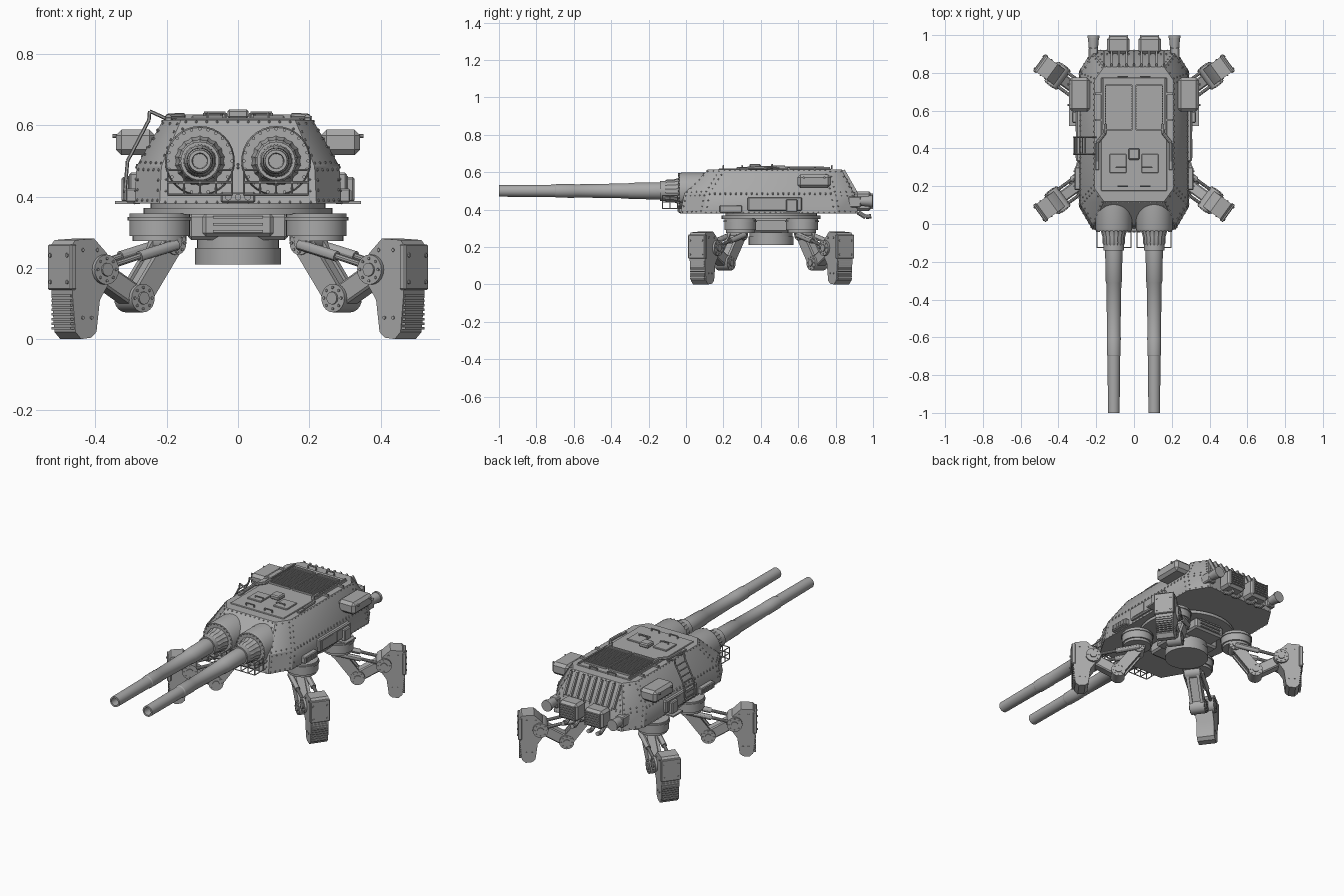
import bpy, bmesh, math
from mathutils import Matrix, Vector

if "Cube" in bpy.data.objects:
    bpy.data.objects.remove(bpy.data.objects["Cube"])

grey = bpy.data.materials.new("armour_grey")
grey.diffuse_color = (0.4, 0.4, 0.4, 1)
grey.use_nodes = True
grey.node_tree.nodes["Principled BSDF"].inputs["Base Color"].default_value = grey.diffuse_color
I = Matrix.Identity(4)


def finish(name, bm):
    bmesh.ops.recalc_face_normals(bm, faces=bm.faces[:])
    me = bpy.data.meshes.new(name)
    bm.to_mesh(me)
    bm.free()
    me.materials.append(grey)
    ob = bpy.data.objects.new(name, me)
    bpy.context.collection.objects.link(ob)
    return ob


def box(bm, c, s, bev=0.0, M=I):
    v = bmesh.ops.create_cube(bm, size=1, matrix=M @ Matrix.Translation(c) @ Matrix.Diagonal((*s, 1)))["verts"]
    if bev:
        bmesh.ops.bevel(bm, geom=list({e for w in v for e in w.link_edges}), offset=bev, segments=1, affect='EDGES')


def along(p0, p1):
    p0, p1 = Vector(p0), Vector(p1)
    d = p1 - p0
    return Matrix.Translation((p0 + p1) / 2) @ d.to_track_quat('Z', 'Y').to_matrix().to_4x4(), d.length


def cyl(bm, p0, p1, r0, r1=None, seg=8, M=I):
    A, n = along(p0, p1)
    bmesh.ops.create_cone(bm, cap_ends=True, segments=seg, radius1=r0, radius2=r0 if r1 is None else r1,
                          depth=n, matrix=M @ A)


def beam(bm, p0, p1, w, d, M=I, bev=0):
    A, n = along(p0, p1)
    box(bm, (0, 0, 0), (w, d, n), bev, M @ A)


def tube(bm, pts, r, seg=6):
    for a, b in zip(pts, pts[1:]):
        cyl(bm, a, b, r, seg=seg)


def loft(bm, rings):
    vs = [[bm.verts.new(p) for p in r] for r in rings]
    n = len(vs[0])
    for a, b in zip(vs, vs[1:]):
        for i in range(n):
            bm.faces.new((a[i], a[(i + 1) % n], b[(i + 1) % n], b[i]))
    bm.faces.new(vs[0])
    bm.faces.new(vs[-1])


def lathe(bm, prof, x, z, seg=32, folds=0):
    loft(bm, [[(x + r * (1 + folds * (k % 2)) * math.cos(2 * math.pi * k / seg), y,
                z + r * (1 + folds * (k % 2)) * math.sin(2 * math.pi * k / seg)) for k in range(seg)]
              for y, r in prof])


def prism(bm, pts, w, M):
    loft(bm, [[M @ Vector((r, s * w / 2, z)) for r, z in pts] for s in (-1, 1)])


# armoured hull: stacked eight-sided rings
def ring(z, w, yf, yb, cx, cf, cb):
    return [Vector(p) for p in ((-w + cx, yf, z), (w - cx, yf, z), (w, yf + cf, z), (w, yb - cb, z),
                                (w - cx, yb, z), (-w + cx, yb, z), (-w, yb - cb, z), (-w, yf + cf, z))]


rings = [ring(0.38, 0.29, -0.03, 0.92, 0.07, 0.12, 0.11), ring(0.485, 0.285, -0.01, 0.9, 0.07, 0.12, 0.11),
         ring(0.615, 0.21, 0.12, 0.83, 0.05, 0.07, 0.07)]
bm = bmesh.new()
loft(bm, rings)
finish("hull", bm)

# rivets follow the border of each hull plate
bm = bmesh.new()
for lo, hi in zip(rings, rings[1:]):
    for i in range(8):
        j = (i + 1) % 8
        q = [lo[i], lo[j], hi[j], hi[i]]
        mid = sum(q, Vector()) / 4
        q = [p + (mid - p).normalized() * 0.016 for p in q]
        for a, b in zip(q, q[1:] + q[:1]):
            n = max(1, int((b - a).length / 0.028))
            for k in range(n):
                bmesh.ops.create_uvsphere(bm, u_segments=6, v_segments=4, radius=0.0042,
                                          matrix=Matrix.Translation(a.lerp(b, k / n)))
finish("hull_rivets", bm)

# roof: plate, engine grilles, hatches, strips and handles
bm = bmesh.new()
box(bm, (0, 0.475, 0.616), (0.35, 0.6, 0.008), 0.003)
for s in (-1, 1):
    beam(bm, (s * 0.165, 0.5, 0.622), (s * 0.165, 0.77, 0.622), 0.008, 0.014)
    tube(bm, [(s * 0.155, 0.53, 0.626), (s * 0.155, 0.48, 0.626), (s * 0.195, 0.43, 0.624), (s * 0.195, 0.33, 0.622)], 0.009, 8)
    box(bm, (s * 0.195, 0.31, 0.617), (0.02, 0.05, 0.014), 0.003)
    for y in (0.55, 0.69):
        box(bm, (s * 0.19, y, 0.618), (0.035, 0.012, 0.016))
finish("roof_plate", bm)
bm = bmesh.new()
for s in (-1, 1):
    x = s * 0.08
    for y in (0.5, 0.735):
        box(bm, (x, y, 0.624), (0.14, 0.008, 0.012))
    for dx in (-0.07, 0.07):
        box(bm, (x + dx, 0.617, 0.624), (0.006, 0.24, 0.012))
    for k in range(17):
        box(bm, (x, 0.512 + k * 0.0132, 0.622), (0.134, 0.005, 0.008), 0, I)
finish("engine_grilles", bm)
bm = bmesh.new()
box(bm, (0, 0.37, 0.632), (0.06, 0.06, 0.026), 0.006)
for s in (-1, 1):
    box(bm, (s * 0.085, 0.32, 0.622), (0.09, 0.1, 0.01), 0.003)
    for x, y in ((0.06, 0.2), (0.07, 0.3), (0.06, 0.78)):
        tube(bm, [(s * x - 0.025, y, 0.618), (s * x - 0.025, y, 0.635), (s * x + 0.025, y, 0.635), (s * x + 0.025, y, 0.618)], 0.004)
finish("roof_hatches", bm)

# guns: barrel, collar, folded boot, mount and under-barrel basket
for s, side in ((-1, "left"), (1, "right")):
    x = s * 0.107
    bm = bmesh.new()
    lathe(bm, [(-0.92, 0.004), (-0.92, 0.02), (-1, 0.022), (-1, 0.031), (-0.7, 0.033), (-0.695, 0.036), (-0.6, 0.037),
               (-0.595, 0.035), (-0.31, 0.04), (-0.305, 0.043), (-0.14, 0.046), (-0.14, 0.054), (-0.1, 0.054),
               (-0.1, 0.048), (-0.06, 0.048)], x, 0.5)
    finish(side + "_barrel", bm)
    bm = bmesh.new()
    lathe(bm, [(-0.115, 0.05), (-0.1, 0.058), (-0.07, 0.057), (-0.04, 0.065), (0.0, 0.079), (0.04, 0.086), (0.11, 0.088)],
          x, 0.5, 36, 0.06)
    finish(side + "_boot", bm)
    bm = bmesh.new()
    lathe(bm, [(-0.036, 0.082), (-0.036, 0.094), (-0.022, 0.098), (0.13, 0.098)], x, 0.5)
    for k in range(24):
        a = k * math.pi / 12
        p = Vector((x + 0.09 * math.cos(a), -0.036, 0.5 + 0.09 * math.sin(a)))
        cyl(bm, p, p + Vector((0, -0.006, 0)), 0.005, seg=6)
    finish(side + "_gun_mount", bm)
    bm = bmesh.new()
    for z in (0.405, 0.44, 0.475):
        tube(bm, [(x - 0.09, -0.01, z), (x - 0.09, -0.125, z), (x + 0.09, -0.125, z), (x + 0.09, -0.01, z)], 0.003)
    for dx, y in [(d, -0.125) for d in (-0.09, -0.045, 0, 0.045, 0.09)] + [(d, e) for d in (-0.09, 0.09) for e in (-0.085, -0.045)]:
        tube(bm, [(x + dx, y, 0.475), (x + dx, y, 0.405), (x + dx, -0.01, 0.405)], 0.003)
    finish(side + "_basket", bm)

# nose lamp plate
bm = bmesh.new()
box(bm, (0, -0.03, 0.398), (0.095, 0.02, 0.03), 0.004)
for k in (-1, 0, 1):
    cyl(bm, (k * 0.027, -0.035, 0.398), (k * 0.027, -0.046, 0.398), 0.009, seg=10)
finish("nose_lamps", bm)

# side stowage: upper pods, lower lockers, ledges
for s, side in ((-1, "left"), (1, "right")):
    bm = bmesh.new()
    box(bm, (s * 0.288, 0.685, 0.552), (0.11, 0.18, 0.072), 0.016)
    for y in (0.63, 0.74):
        cyl(bm, (s * 0.34, y, 0.57), (s * 0.352, y, 0.57), 0.006)
    finish(side + "_upper_pod", bm)
    bm = bmesh.new()
    box(bm, (s * 0.288, 0.475, 0.43), (0.036, 0.29, 0.075), 0.006)
    box(bm, (s * 0.306, 0.4, 0.43), (0.006, 0.1, 0.055))
    box(bm, (s * 0.306, 0.55, 0.43), (0.006, 0.12, 0.055))
    box(bm, (s * 0.285, 0.24, 0.403), (0.06, 0.12, 0.038), 0.004)
    for k in range(5):
        box(bm, (s * 0.316, 0.2 + k * 0.02, 0.403), (0.006, 0.008, 0.028))
    box(bm, (s * 0.31, 0.565, 0.383), (0.07, 0.09, 0.008))
    box(bm, (s * 0.312, 0.565, 0.42), (0.03, 0.06, 0.07), 0.005)
    finish(side + "_lockers", bm)

# boarding ladder on the left flank
bm = bmesh.new()
path = [Vector(p) for p in ((-0.285, 0, 0.40), (-0.318, 0, 0.41), (-0.31, 0, 0.5), (-0.25, 0, 0.615), (-0.248, 0, 0.64), (-0.2, 0, 0.618))]
for y in (0.37, 0.46):
    tube(bm, [p + Vector((0, y, 0)) for p in path], 0.005)
for a, b, n in ((path[1], path[2], 3), (path[2], path[3], 4)):
    for k in range(n):
        p = a.lerp(b, (k + 0.5) / n)
        cyl(bm, p + Vector((0, 0.37, 0)), p + Vector((0, 0.46, 0)), 0.004, seg=6)
finish("ladder", bm)

# sloped rear louvres
bm = bmesh.new()
for k in range(9):
    x = -0.16 + k * 0.04
    beam(bm, (x, 0.905, 0.49), (x, 0.838, 0.608), 0.01, 0.024)
finish("rear_louvres", bm)

# rear exhaust boxes with grilles, lamps and tail pipes
for s, side in ((-1, "left"), (1, "right")):
    bm = bmesh.new()
    x = s * 0.083
    box(bm, (x, 0.947, 0.445), (0.12, 0.09, 0.105), 0.014)
    for k in range(6):
        box(bm, (x, 0.993, 0.41 + k * 0.014), (0.092, 0.012, 0.005))
    for k in (-1, 1):
        box(bm, (x + k * 0.047, 0.993, 0.445), (0.006, 0.014, 0.084))
        tube(bm, [(x + k * 0.03, 0.92, 0.385), (x + k * 0.03, 0.96, 0.36), (x + k * 0.03, 0.99, 0.365)], 0.012, 10)
    finish(side + "_exhaust_box", bm)
    bm = bmesh.new()
    x = s * 0.215
    box(bm, (x, 0.9, 0.44), (0.05, 0.07, 0.06), 0.006)
    cyl(bm, (x, 0.92, 0.445), (x, 0.985, 0.445), 0.024, 0.03, 14)
    cyl(bm, (x, 0.985, 0.445), (x, 0.998, 0.445), 0.033, seg=14)
    finish(side + "_tail_lamp", bm)

# slew ring, belly drum and cross frame
CY = 0.455
bm = bmesh.new()
cyl(bm, (0, CY, 0.35), (0, CY, 0.368), 0.265, seg=48)
cyl(bm, (0, CY, 0.36), (0, CY, 0.385), 0.245, seg=48)
finish("slew_ring", bm)
bm = bmesh.new()
cyl(bm, (0, CY, 0.21), (0, CY, 0.255), 0.12, seg=40)
cyl(bm, (0, CY, 0.25), (0, CY, 0.355), 0.115, seg=40)
box(bm, (0, CY, 0.315), (0.28, 0.2, 0.075), 0.01)
box(bm, (0, CY, 0.32), (0.2, 0.4, 0.065), 0.01)
for s in (-1, 1):
    for z in (0.302, 0.322, 0.342):
        box(bm, (0, CY + s * 0.203, z), (0.14, 0.012, 0.007))
finish("belly_drum", bm)

# four legs, each built in its own radial plane
foot = [(0.336, 0.265), (0.325, 0.278), (0.26, 0.282), (0.215, 0.24), (0.2, 0.205), (0.203, 0.165), (0.24, 0.11),
        (0.252, 0.02), (0.27, 0.004), (0.305, 0.0), (0.325, 0.02), (0.336, 0.13)]
for sx, sy, tag in ((-1, -1, "front_left"), (1, -1, "front_right"), (-1, 1, "rear_left"), (1, 1, "rear_right")):
    M = Matrix.Translation((sx * 0.223, CY + sy * 0.197, 0)) @ Matrix.Rotation(math.atan2(sy * 0.59, sx * 0.81), 4, 'Z')
    bm = bmesh.new()
    hx, hy = sx * 0.22, CY + sy * 0.165
    cyl(bm, (hx, hy, 0.29), (hx, hy, 0.352), 0.085, seg=32)
    cyl(bm, (hx, hy, 0.275), (hx, hy, 0.29), 0.076, seg=32)
    cyl(bm, (hx, hy, 0.333), (hx, hy, 0.343), 0.09, seg=32)
    finish(tag + "_hip", bm)
    # thigh and shank links with round joints
    bm = bmesh.new()
    hip, low, knee = (-0.03, 0.27), (0.084, 0.115), (0.225, 0.195)
    for w in (-0.03, 0.03):
        beam(bm, (hip[0], w, hip[1]), (low[0], w, low[1]), 0.016, 0.062, M)
    beam(bm, (hip[0], 0, hip[1]), (low[0], 0, low[1]), 0.05, 0.044, M)
    beam(bm, (low[0], 0, low[1]), (knee[0], 0, knee[1]), 0.06, 0.062, M, 0.006)
    for (r, z), rad, w in ((hip, 0.034, 0.045), (low, 0.04, 0.042), (knee, 0.042, 0.062)):
        cyl(bm, (r, -w, z), (r, w, z), rad, seg=20, M=M)
        cyl(bm, (r, -w - 0.006, z), (r, w + 0.006, z), rad * 0.45, seg=12, M=M)
        for k in range(8):
            dr, dz = 0.75 * rad * math.cos(k * math.pi / 4), 0.75 * rad * math.sin(k * math.pi / 4)
            cyl(bm, (r + dr, -w - 0.004, z + dz), (r + dr, w + 0.004, z + dz), 0.004, seg=6, M=M)
    finish(tag + "_links", bm)
    # hydraulic rams
    bm = bmesh.new()
    for w in (-0.045, 0.045):
        cyl(bm, (-0.03, w, 0.265), (0.1, w, 0.232), 0.015, seg=12, M=M)
        cyl(bm, (0.1, w, 0.232), (0.22, w, 0.2), 0.009, seg=10, M=M)
    finish(tag + "_rams", bm)
    # armoured foot with outer plate, tread ribs and bolts
    bm = bmesh.new()
    prism(bm, foot, 0.1, M)
    box(bm, (0.335, 0, 0.202), (0.022, 0.112, 0.128), 0.004, M)
    for k in range(8):
        box(bm, (0.331, 0, 0.03 + k * 0.013), (0.016, 0.092, 0.007), 0, M)
    for w in (-0.04, 0.04):
        for z in (0.16, 0.235):
            cyl(bm, (0.344, w, z), (0.35, w, z), 0.006, seg=6, M=M)
    for r, z in ((0.3, 0.25), (0.25, 0.25), (0.3, 0.06), (0.27, 0.06)):
        cyl(bm, (r, -0.054, z), (r, 0.054, z), 0.005, seg=6, M=M)
    finish(tag + "_foot", bm)

# smooth round surfaces, keep hard edges
for ob in bpy.context.collection.objects:
    ob.select_set(True)
    bpy.context.view_layer.objects.active = ob
bpy.ops.object.shade_smooth_by_angle(angle=math.radians(30))
